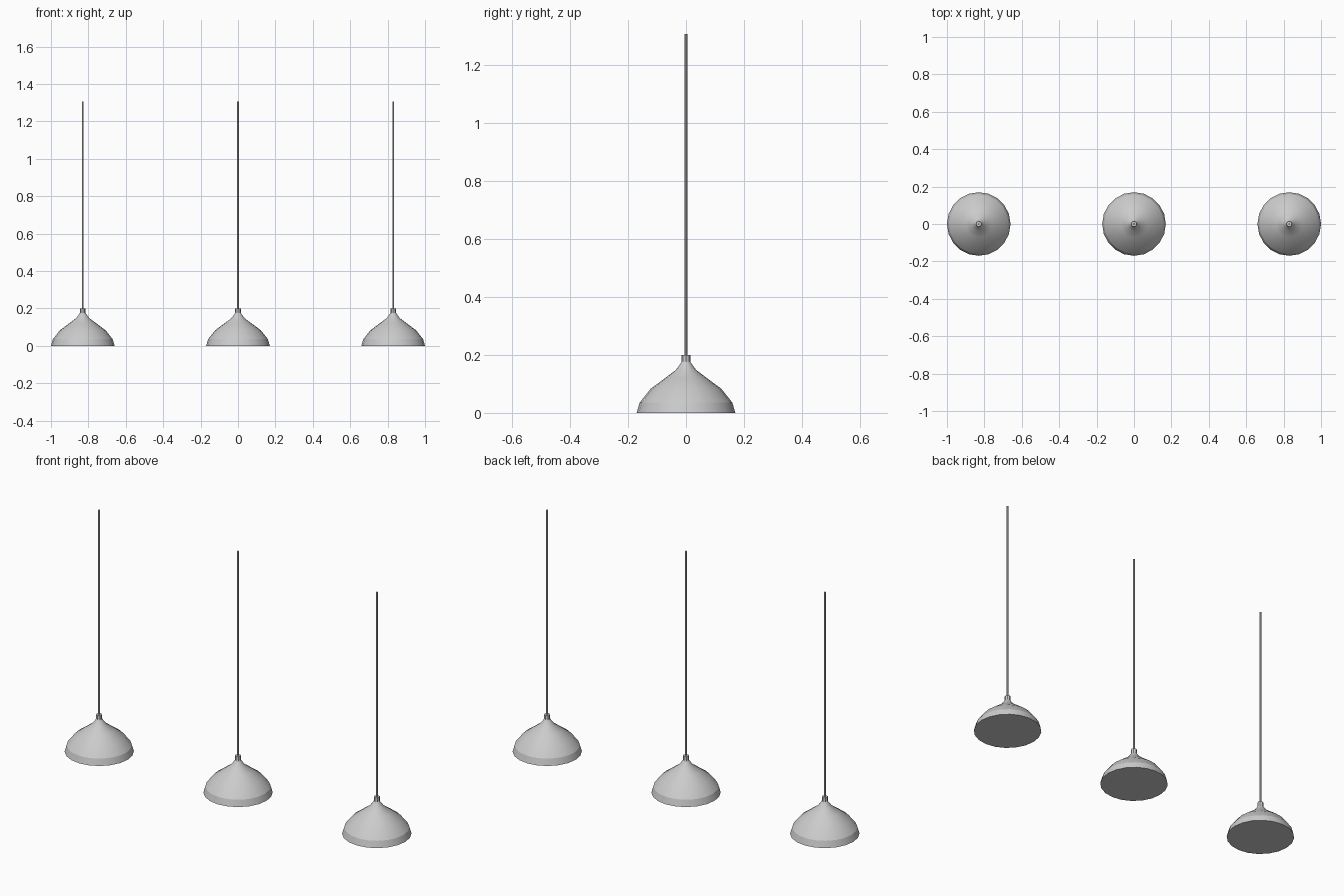
import bpy, bmesh, math

if "Cube" in bpy.data.objects:
    bpy.data.objects.remove(bpy.data.objects["Cube"])

# (radius, z) profiles
SHADE = [(0.17, 0.0), (0.16, 0.035), (0.122, 0.083), (0.072, 0.12),
         (0.036, 0.147), (0.02, 0.168), (0.014, 0.178)]
COLLAR = [(0.015, 0.176), (0.015, 0.2)]
CORD = [(0.005, 0.2), (0.005, 1.305)]


def lathe(name, profile, sides, x, smooth):
    bm = bmesh.new()
    rings = []
    for r, z in profile:
        rings.append([bm.verts.new((r * math.cos(2 * math.pi * i / sides),
                                    r * math.sin(2 * math.pi * i / sides), z))
                      for i in range(sides)])
    for a, b in zip(rings, rings[1:]):
        for i in range(sides):
            j = (i + 1) % sides
            bm.faces.new((a[i], a[j], b[j], b[i]))
    bm.faces.new(rings[0][::-1])
    bm.faces.new(rings[-1])
    me = bpy.data.meshes.new(name)
    bm.to_mesh(me)
    bm.free()
    ob = bpy.data.objects.new(name, me)
    ob.location.x = x
    bpy.context.collection.objects.link(ob)
    if smooth:
        bpy.ops.object.select_all(action='DESELECT')
        ob.select_set(True)
        bpy.context.view_layer.objects.active = ob
        bpy.ops.object.shade_smooth_by_angle(angle=math.radians(22))
    return ob


# three identical pendant lamps in a row
for side, x in (("left", -0.83), ("middle", 0.0), ("right", 0.83)):
    lathe(side + "_shade", SHADE, 20, x, True)
    lathe(side + "_collar", COLLAR, 8, x, False)
    lathe(side + "_cord", CORD, 8, x, False)
